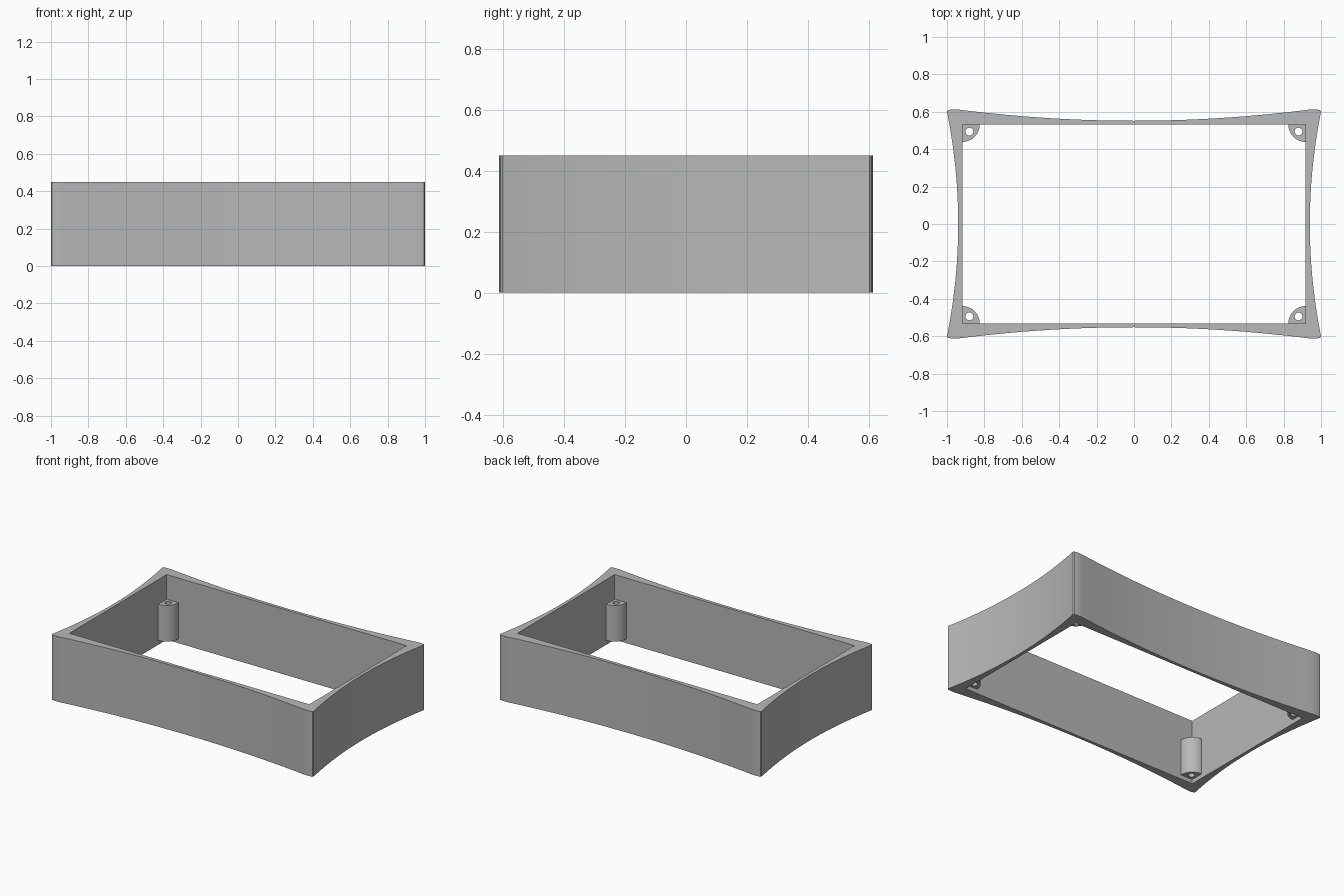
import bpy, bmesh, math

if "Cube" in bpy.data.objects:
    bpy.data.objects.remove(bpy.data.objects["Cube"], do_unlink=True)

# Single plain grey material
grey = bpy.data.materials.new("plain grey")
grey.use_nodes = True
colour = (0.48, 0.48, 0.48, 1)
grey.diffuse_color = colour
grey.node_tree.nodes["Principled BSDF"].inputs["Base Color"].default_value = colour


def prism(name, loops, bottom, top):
    """Fill nested outlines (outer plus holes) and extrude them upwards."""
    bm = bmesh.new()
    for loop in loops:
        verts = [bm.verts.new((x, y, bottom)) for x, y in loop]
        for a, b in zip(verts, verts[1:] + verts[:1]):
            bm.edges.new((a, b))
    bmesh.ops.triangle_fill(bm, use_beauty=True, edges=bm.edges[:], normal=(0, 0, 1))
    result = bmesh.ops.extrude_face_region(bm, geom=bm.faces[:], use_keep_orig=True)
    moved = [g for g in result["geom"] if isinstance(g, bmesh.types.BMVert)]
    bmesh.ops.translate(bm, verts=moved, vec=(0, 0, top - bottom))
    bmesh.ops.recalc_face_normals(bm, faces=bm.faces[:])
    mesh = bpy.data.meshes.new(name)
    bm.to_mesh(mesh)
    bm.free()
    mesh.materials.append(grey)
    obj = bpy.data.objects.new(name, mesh)
    bpy.context.collection.objects.link(obj)
    bpy.ops.object.select_all(action="DESELECT")
    obj.select_set(True)
    bpy.context.view_layer.objects.active = obj
    bpy.ops.object.shade_smooth_by_angle(angle=math.radians(25))
    return obj


def arc(cx, cy, radius, start, end, steps):
    angles = [start + (end - start) * i / steps for i in range(steps + 1)]
    return [(cx + radius * math.cos(a), cy + radius * math.sin(a)) for a in angles]


# Frame wall: concave outside, straight rectangular inside
STEPS = 14
IN_X, IN_Y, HEIGHT = 0.917, 0.531, 0.45
quarter = [(0.94 + 0.06 * (i / STEPS) ** 2, 0.602 * i / STEPS) for i in range(STEPS + 1)]
quarter += [(0.994, 0.609), (0.97, 0.613)]
for i in range(STEPS, -1, -1):
    x = 0.93 * i / STEPS
    quarter.append((x, 0.552 + 0.068 * x * x))
half = quarter + [(-x, y) for x, y in reversed(quarter[:-1])]
outer = half[:-1] + [(-x, -y) for x, y in half[:-1]]
inner = [(IN_X, IN_Y), (-IN_X, IN_Y), (-IN_X, -IN_Y), (IN_X, -IN_Y)]
prism("frame_wall", [outer, inner], 0, HEIGHT)

# Quarter-round screw posts with through holes, one in each inner corner
RADIUS, OVERLAP = 0.092, 0.008
post = arc(IN_X, IN_Y, RADIUS, math.pi, 1.5 * math.pi, 12)
post += [(IN_X + OVERLAP, IN_Y - RADIUS), (IN_X + OVERLAP, IN_Y + OVERLAP),
         (IN_X - RADIUS, IN_Y + OVERLAP)]
hole = arc(IN_X - 0.037, IN_Y - 0.037, 0.021, 0, 2 * math.pi, 20)[:-1]
for sx, side in ((1, "left"), (-1, "right")):
    for sy, end in ((-1, "front"), (1, "back")):
        loops = [[(sx * x, sy * y) for x, y in loop] for loop in (post, hole)]
        prism(f"screw_post_{end}_{side}", loops, 0.03, 0.28)
